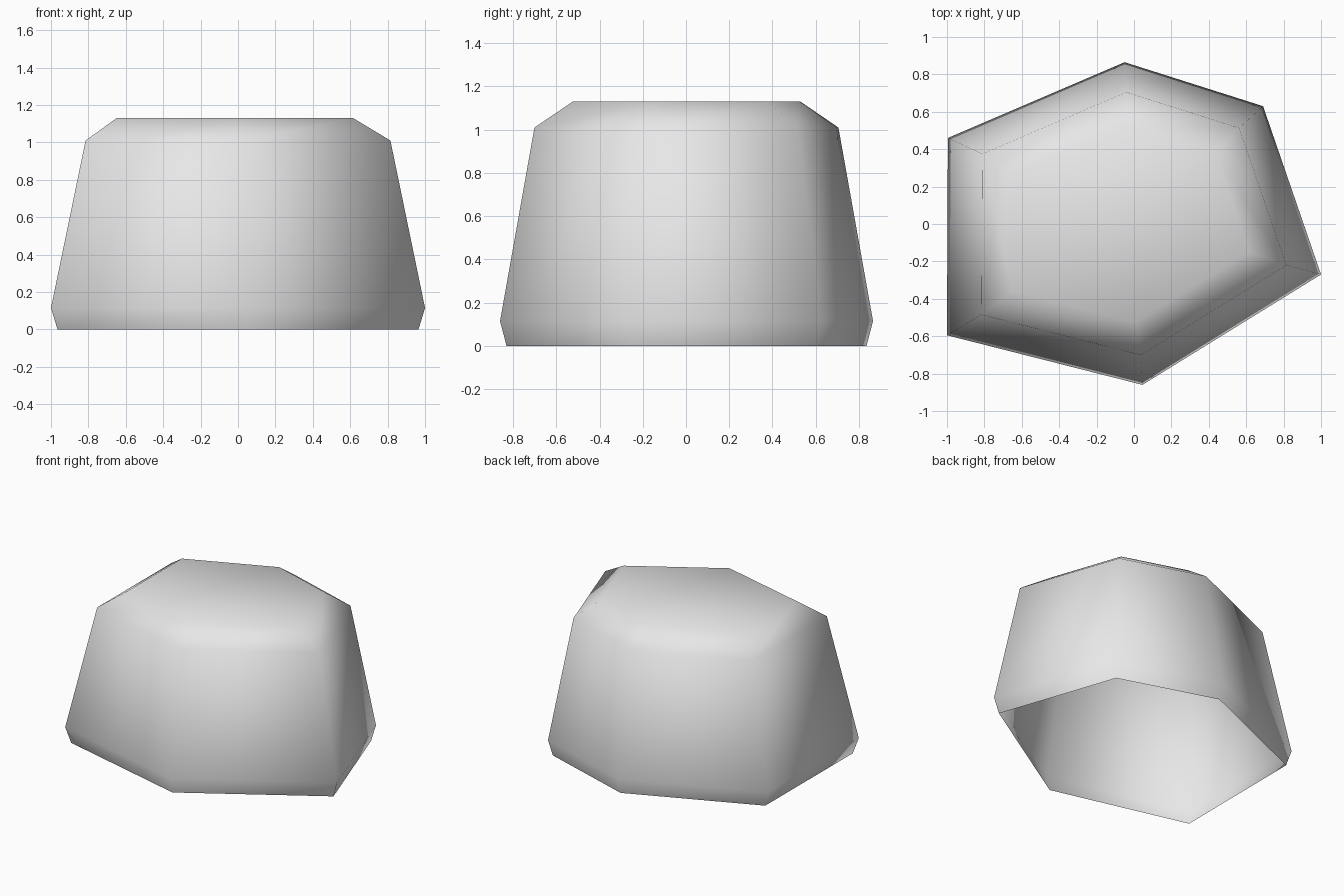
import bpy
import bmesh

cube = bpy.data.objects.get("Cube")
if cube:
    bpy.data.objects.remove(cube, do_unlink=True)

# Irregular six-sided footprint at the widest level
outline = [(-0.05, 0.865), (0.69, 0.63), (1.0, -0.27),
           (0.045, -0.86), (-1.0, -0.595), (-0.995, 0.46)]
# Height and scale of each level: tucked-in foot, widest rim, shoulder
levels = [(0.0, 0.965), (0.115, 1.0), (1.01, 0.815)]

bm = bmesh.new()
rings = [[bm.verts.new((x * s, y * s, z)) for x, y in outline] for z, s in levels]

# Side walls, open underneath
for low, high in zip(rings, rings[1:]):
    for i in range(len(outline)):
        j = (i + 1) % len(outline)
        bm.faces.new((low[j], low[i], high[i], high[j]))

# Flat top with an even chamfer
top = bm.faces.new(list(reversed(rings[-1])))
bm.normal_update()
bmesh.ops.inset_individual(bm, faces=[top], thickness=0.165, use_even_offset=True)
for v in top.verts:
    v.co.z = 1.13

for f in bm.faces:
    f.smooth = True

mesh = bpy.data.meshes.new("rock")
bm.to_mesh(mesh)
bm.free()

# Plain stone colour
stone = bpy.data.materials.new("grey stone")
stone.use_nodes = True
colour = (0.8, 0.8, 0.8, 1.0)
stone.diffuse_color = colour
stone.node_tree.nodes["Principled BSDF"].inputs["Base Color"].default_value = colour
mesh.materials.append(stone)

rock = bpy.data.objects.new("rock", mesh)
bpy.context.collection.objects.link(rock)
